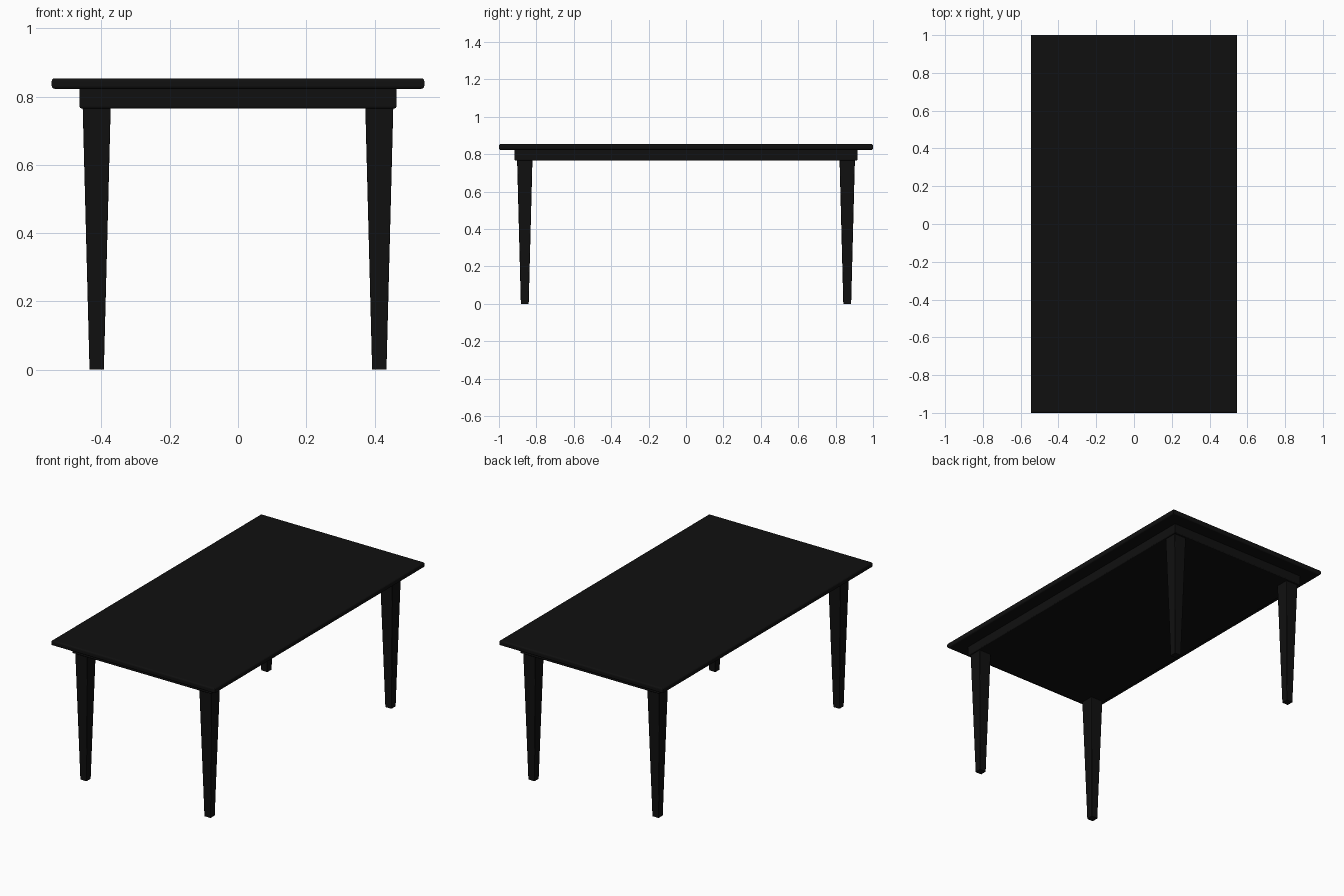
import bpy, bmesh

if "Cube" in bpy.data.objects:
    bpy.data.objects.remove(bpy.data.objects["Cube"])

mat = bpy.data.materials.new("black_paint")
mat.diffuse_color = (0.005, 0.005, 0.005, 1)
mat.use_nodes = True
mat.node_tree.nodes["Principled BSDF"].inputs["Base Color"].default_value = mat.diffuse_color


def block(name, center, bottom, top, z0, z1, bevel, pick):
    """Box with separate half sizes at bottom and top; bevels the edges chosen by pick."""
    bm = bmesh.new()
    bmesh.ops.create_cube(bm, size=2)
    for v in bm.verts:
        hx, hy = top if v.co.z > 0 else bottom
        v.co = (v.co.x * hx, v.co.y * hy, z1 if v.co.z > 0 else z0)
    edges = [e for e in bm.edges if pick(*(v.co.z for v in e.verts))]
    bmesh.ops.bevel(bm, geom=edges, offset=bevel, segments=3, profile=0.5, affect='EDGES')
    bmesh.ops.recalc_face_normals(bm, faces=bm.faces)
    me = bpy.data.meshes.new(name)
    bm.to_mesh(me)
    bm.free()
    me.materials.append(mat)
    ob = bpy.data.objects.new(name, me)
    ob.location = (*center, 0)
    bpy.context.collection.objects.link(ob)


# Tabletop: rounded rims, square corners in plan
block("tabletop", (0, 0), (0.546, 1.0), (0.546, 1.0), 0.823, 0.854, 0.009,
      lambda a, b: a == b)

# Apron: solid slab under the top with an eased lower rim
block("apron", (0, 0), (0.464, 0.916), (0.464, 0.916), 0.766, 0.823, 0.005,
      lambda a, b: a == b and a < 0.8)

# Tapered square legs with lightly eased corners
for sx, side in ((-1, "left"), (1, "right")):
    for sy, end in ((-1, "front"), (1, "back")):
        block(f"{end}_{side}_leg", (sx * 0.414, sy * 0.862), (0.021, 0.021),
              (0.041, 0.041), 0.0, 0.768, 0.003, lambda a, b: a != b)
